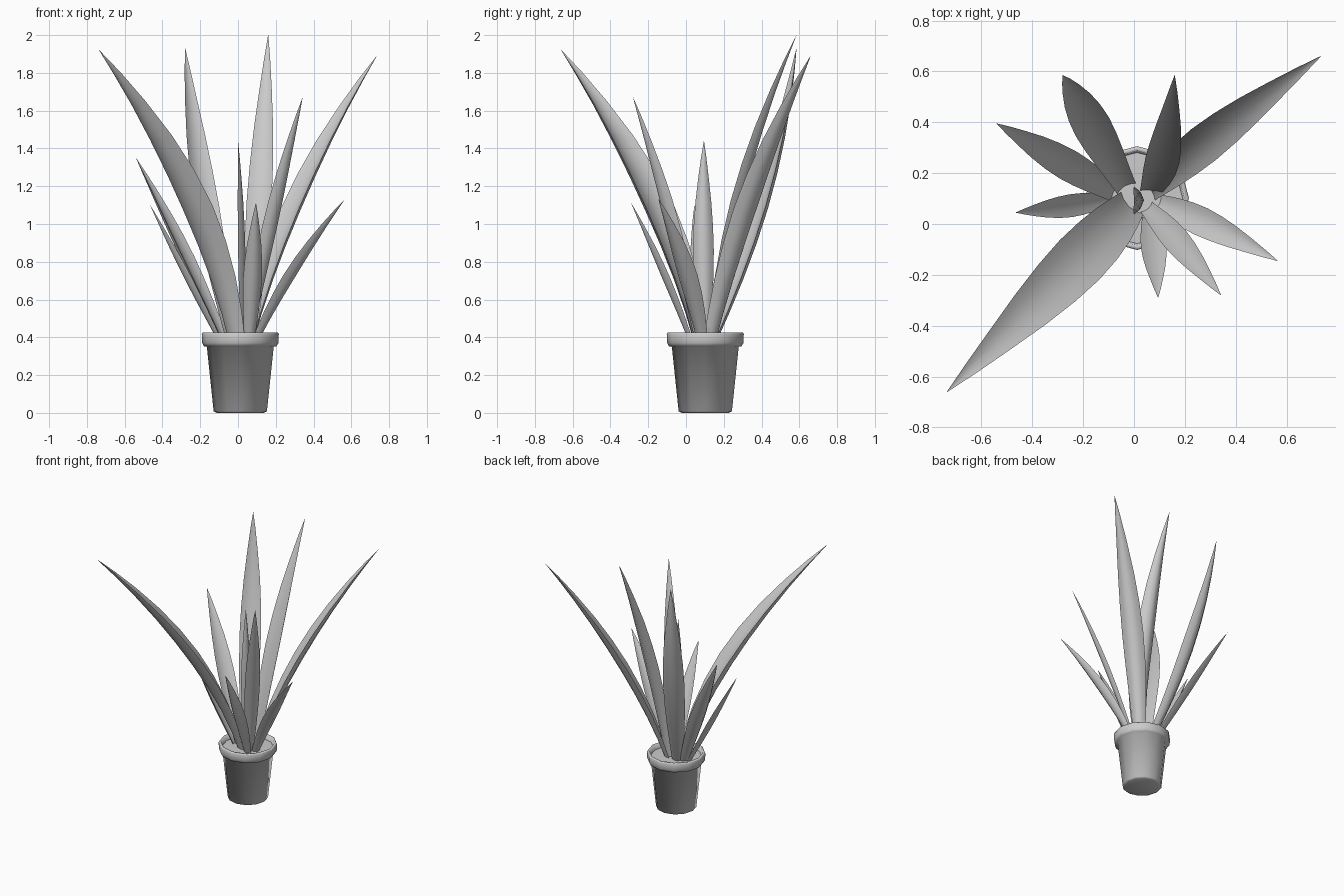
import bpy, bmesh
from mathutils import Vector

if "Cube" in bpy.data.objects:
    bpy.data.objects.remove(bpy.data.objects["Cube"])

POT = Vector((0.012, 0.102, 0))


def finish(name, bm, angle):
    bmesh.ops.remove_doubles(bm, verts=bm.verts, dist=1e-5)
    bmesh.ops.recalc_face_normals(bm, faces=bm.faces)
    me = bpy.data.meshes.new(name)
    bm.to_mesh(me)
    bm.free()
    ob = bpy.data.objects.new(name, me)
    bpy.context.collection.objects.link(ob)
    bpy.ops.object.select_all(action='DESELECT')
    ob.select_set(True)
    bpy.context.view_layer.objects.active = ob
    bpy.ops.object.shade_smooth_by_angle(angle=angle)
    return ob


def lathe(name, profile, sides=12):
    bm = bmesh.new()
    vs = [bm.verts.new(POT + Vector((r, 0, z))) for r, z in profile]
    es = [bm.edges.new(p) for p in zip(vs, vs[1:])]
    bmesh.ops.spin(bm, geom=vs + es, cent=POT, axis=(0, 0, 1),
                   angle=6.2831853, steps=sides, use_merge=True)
    return finish(name, bm, 1.7)


# Relative blade width along its length
WIDTHS = [(0, .54), (.1, .67), (.22, .83), (.34, .95), (.46, 1), (.58, .93),
          (.7, .76), (.82, .5), (.92, .25), (1, .01)]


def leaf(name, base, mid, tip, width, facing=None):
    b = Vector((*base, 0.37))
    t3 = Vector(tip)
    m = Vector((*mid, (b.z + t3.z) / 2))
    ctrl = 2 * m - (b + t3) / 2
    out = Vector((*(facing or (tip[0] - base[0], tip[1] - base[1])), 0)).normalized()
    side = Vector((0, 0, 1)).cross(out)
    us = [-1, -.6, 0, .6, 1]
    bm = bmesh.new()
    rings = []
    for t, w in WIDTHS:
        p = b * (1 - t) ** 2 + ctrl * 2 * t * (1 - t) + t3 * t * t
        tangent = ((ctrl - b) * (1 - t) + (t3 - ctrl) * t).normalized()
        normal = tangent.cross(side).normalized()
        if normal.dot(out) > 0:
            normal = -normal
        h = w * width / 2
        # crescent section: bulging back, shallow channel in front
        section = [(u, .28 - .70 * (1 - u * u)) for u in us]
        section += [(u, .28 - .30 * (1 - u * u)) for u in us[-2:0:-1]]
        rings.append([bm.verts.new(p + side * u * h + normal * n * h) for u, n in section])
    for r0, r1 in zip(rings, rings[1:]):
        for i in range(len(r0)):
            j = (i + 1) % len(r0)
            bm.faces.new((r0[i], r0[j], r1[j], r1[i]))
    bm.faces.new(rings[0])
    bm.faces.new(rings[-1])
    return finish(name, bm, 1.1)


# Flower pot with a rolled rim, and the soil inside
lathe("pot", [(0, .004), (.125, 0), (.141, .008), (.177, .35), (.192, .353), (.202, .37),
              (.204, .418), (.2, .425), (.186, .425), (.178, .385), (.174, .36)])
lathe("soil", [(0, .395), (.18, .39)])

# Blades: base (x, y), midpoint (x, y), tip (x, y, z), width
LEAVES = [
    ((-.015, .075), (-.26, -.188), (-.735, -.66, 1.92), .22),
    ((.06, .13), (.315, .345), (.735, .66, 1.89), .155),
    ((.06, .13), (.12, .287), (.16, .585, 2.0), .135),
    ((-.03, .14), (-.185, .42), (-.28, .585, 1.93), .15),
    ((-.07, .12), (-.295, .253), (-.54, .395, 1.35), .125),
    ((-.09, .10), (-.275, .068), (-.465, .045, 1.10), .09),
    ((.09, .085), (.295, -.005), (.565, -.145, 1.13), .115),
    ((.05, .065), (.185, -.085), (.342, -.28, 1.67), .105),
    ((.06, .03), (.08, -.115), (.095, -.29, 1.11), .10),
]
for i, args in enumerate(LEAVES):
    leaf(f"leaf_{i + 1}", *args)
leaf("centre_leaf", (.02, .10), (.015, .092), (0, .095, 1.44), .11, facing=(1, 0))
